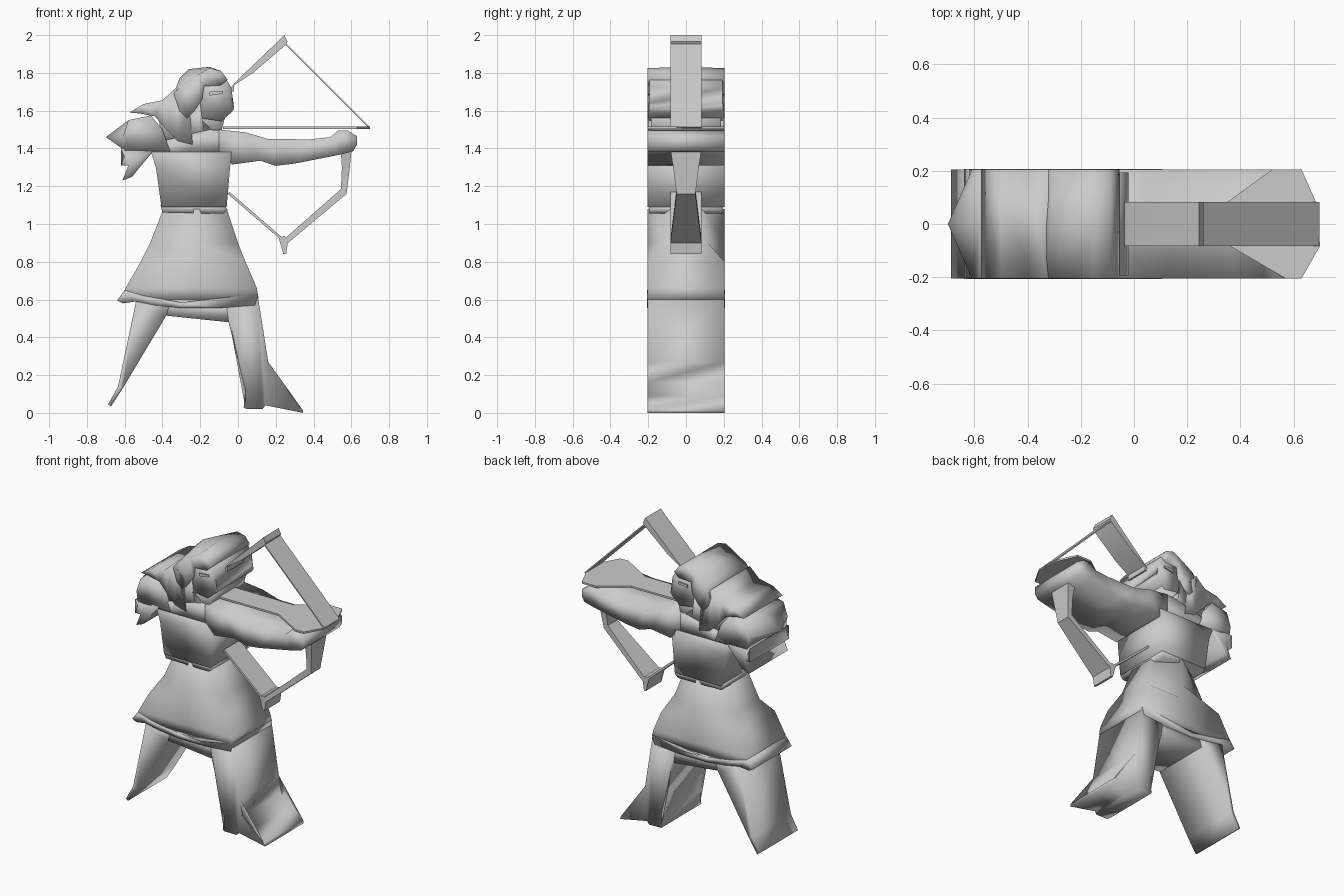
import bpy, bmesh, math

W = 0.205   # half depth of the figure
B = 0.082   # half depth of the bow

grey = bpy.data.materials.new("plain grey")
grey.diffuse_color = (0.6, 0.6, 0.6, 1)


def loft(name, rings, angle=120):
    """Skin equal-length closed rings of 3D points and cap both ends."""
    bm = bmesh.new()
    rows = [[bm.verts.new(p) for p in ring] for ring in rings]
    n = len(rows[0])
    for a, b in zip(rows, rows[1:]):
        for i in range(n):
            j = (i + 1) % n
            bm.faces.new((a[i], a[j], b[j], b[i]))
    caps = [bm.faces.new(rows[0]), bm.faces.new(rows[-1])]
    bmesh.ops.triangulate(bm, faces=caps)
    bmesh.ops.recalc_face_normals(bm, faces=bm.faces[:])
    mesh = bpy.data.meshes.new(name)
    bm.to_mesh(mesh)
    bm.free()
    mesh.materials.append(grey)
    obj = bpy.data.objects.new(name, mesh)
    bpy.context.collection.objects.link(obj)
    bpy.ops.object.select_all(action='DESELECT')
    obj.select_set(True)
    bpy.context.view_layer.objects.active = obj
    bpy.ops.object.shade_smooth_by_angle(angle=math.radians(angle))
    return obj


def slab(name, outline, half=W, angle=100):
    """Extrude an x-z outline through the depth."""
    return loft(name, [[(x, y, z) for x, z in outline] for y in (-half, half)], angle)


def rod(name, a, b, t, half):
    """Thin sheet between two x-z points."""
    dx, dz = b[0] - a[0], b[1] - a[1]
    k = t / 2 / math.hypot(dx, dz)
    nx, nz = -dz * k, dx * k
    return slab(name, [(a[0] + nx, a[1] + nz), (b[0] + nx, b[1] + nz),
                       (b[0] - nx, b[1] - nz), (a[0] - nx, a[1] - nz)], half, 35)


# Legs
slab("rear_leg", [(-.54, .59), (-.635, .14), (-.688, .045), (-.672, .035),
                  (-.61, .13), (-.38, .515), (-.36, .58)])
slab("front_leg", [(-.06, .56), (-.05, .48), (.01, .24), (.04, .12), (.03, .03),
                   (.04, .022), (.13, .02), (.145, .04), (.345, .0), (.34, .02),
                   (.255, .09), (.175, .16), (.16, .27), (.105, .62)])
slab("hips", [(-.54, .6), (-.51, .55), (-.38, .515), (-.05, .48), (0, .55), (.08, .6)], W - .006)

# Skirt: pointed front and back panels at the waist, squaring off at the hem
skirt = [(1.08, -.395, -.06, .09), (.9, -.465, .0, .115), (.8, -.515, .04, W),
         (.66, -.595, .1, W), (.6, -.6, .11, W)]
loft("skirt", [[(a, -h, z), (-.22, -W, z), (b, -h, z), (b, h, z), (-.22, W, z), (a, h, z)]
               for z, a, b, h in skirt])
slab("hem", [(-.60, .65), (-.64, .595), (-.61, .58), (-.54, .59), (-.44, .57), (-.3, .555),
             (-.1, .555), (.09, .57), (.108, .63), (-.1, .58), (-.3, .585), (-.5, .62)], W + .002)

# Torso and belt
slab("torso", [(-.405, 1.09), (-.06, 1.09), (-.035, 1.38), (-.46, 1.38), (-.435, 1.3)])
slab("belt", [(-.41, 1.1), (-.4, 1.06), (-.08, 1.055), (-.055, 1.075), (-.07, 1.1)], W - .01)

# Drawing arm: band across the chest, and an elbow pointed in the middle
slab("chest_band", [(-.62, 1.40), (-.6, 1.375), (-.3, 1.365), (-.03, 1.375), (-.02, 1.49),
                    (-.15, 1.5), (-.4, 1.44)], W - .003)
elbow = [(-.36, 1.385), (-.6, 1.39), None, (-.58, 1.55), (-.46, 1.575), (-.4, 1.5)]
loft("elbow", [[(p or (tip, 1.46))[:1] + (y,) + (p or (tip, 1.46))[1:] for p in elbow]
               for y, tip in ((-W, -.61), (0, -.7), (W, -.61))])

# Outstretched arm and hand
slab("bow_arm", [(-.03, 1.315), (.12, 1.335), (.2, 1.308), (.3, 1.32), (.53, 1.365),
                 (.61, 1.385), (.63, 1.42), (.63, 1.465), (.58, 1.495), (.53, 1.495),
                 (.49, 1.46), (.38, 1.448), (.16, 1.45), (.04, 1.485), (-.1, 1.5), (-.1, 1.39)])

# Neck, head and hair
slab("neck", [(-.4, 1.43), (-.1, 1.45), (-.07, 1.56), (-.14, 1.62), (-.34, 1.62), (-.42, 1.56)],
     W - .02)
slab("face", [(-.2, 1.56), (-.09, 1.545), (-.035, 1.59), (-.02, 1.61), (-.03, 1.64),
              (-.035, 1.72), (-.07, 1.78), (-.2, 1.77)], W - .012)
# The crown is full in the middle and cut back at both sides
cap = [(-.09, 1.81), (-.055, 1.765), (-.09, 1.735), (-.18, 1.73), (-.19, 1.66),
       (-.23, 1.6), (-.27, 1.56), (-.31, 1.6)]
side_back = [(-.34, 1.69), (-.30, 1.735), (-.22, 1.785), (-.15, 1.825)]
mid_back = [(-.34, 1.69), (-.31, 1.77), (-.26, 1.82), (-.15, 1.832)]
loft("hair_cap", [[(x, y, z) for x, z in back + cap]
                  for y, back in ((-W, side_back), (0, mid_back), (W, side_back))], 100)
slab("ponytail", [(-.33, 1.72), (-.4, 1.655), (-.5, 1.635), (-.575, 1.59), (-.52, 1.585),
                  (-.44, 1.57), (-.38, 1.5), (-.32, 1.44), (-.24, 1.42), (-.28, 1.56), (-.26, 1.64)])
slab("front_lock", [(-.27, 1.62), (-.3, 1.5), (-.22, 1.42), (-.18, 1.47), (-.14, 1.5),
                    (-.2, 1.56), (-.2, 1.64)], W - .006)
slab("lower_hair", [(-.44, 1.4), (-.47, 1.36), (-.52, 1.3), (-.56, 1.25), (-.612, 1.23),
                    (-.58, 1.31), (-.62, 1.31), (-.6, 1.36), (-.62, 1.4)])

# Eye plates on both sides of the face
for side in (-1, 1):
    y = side * (W - .012)
    loft("eye", [[(x, yy, z) for x, z in ((-.15, 1.68), (-.08, 1.69), (-.08, 1.705), (-.15, 1.7))]
                 for yy in (y, y + side * .008)], 35)

# Arrow: narrow sheet that spreads over the hand, then tapers to a tip
head = [(-.08, -B), (.36, -B), (.57, -W), (.63, -W), (.7, -B), (.685, B), (.63, W),
        (.52, W), (.35, B), (-.08, B)]
loft("arrow", [[(x, y, z) for x, y in head] for z in (1.503, 1.515)], 35)

# Bow limbs and strings
slab("upper_limb", [(-.045, 1.705), (-.02, 1.70), (-.02, 1.735), (.08, 1.80), (.255, 1.95),
                    (.262, 1.965), (.245, 2.0), (.22, 1.975), (-.01, 1.755), (-.035, 1.725)], B, 35)
rod("upper_string", (.25, 1.955), (.695, 1.51), .008, B)
rod("lower_string", (-.05, 1.165), (.245, .91), .014, B)
slab("lower_tip", [(.215, .93), (.237, .885), (.24, .84), (.255, .84), (.265, .91), (.25, .935)], B, 35)
limb = [(.25, .925, .265, .9, B), (.545, 1.185, .575, 1.16, .05),
        (.55, 1.3, .59, 1.28, .065), (.545, 1.38, .6, 1.38, .08)]
loft("lower_limb", [[(a, -h, b), (c, -h, d), (c, h, d), (a, h, b)] for a, b, c, d, h in limb], 35)
